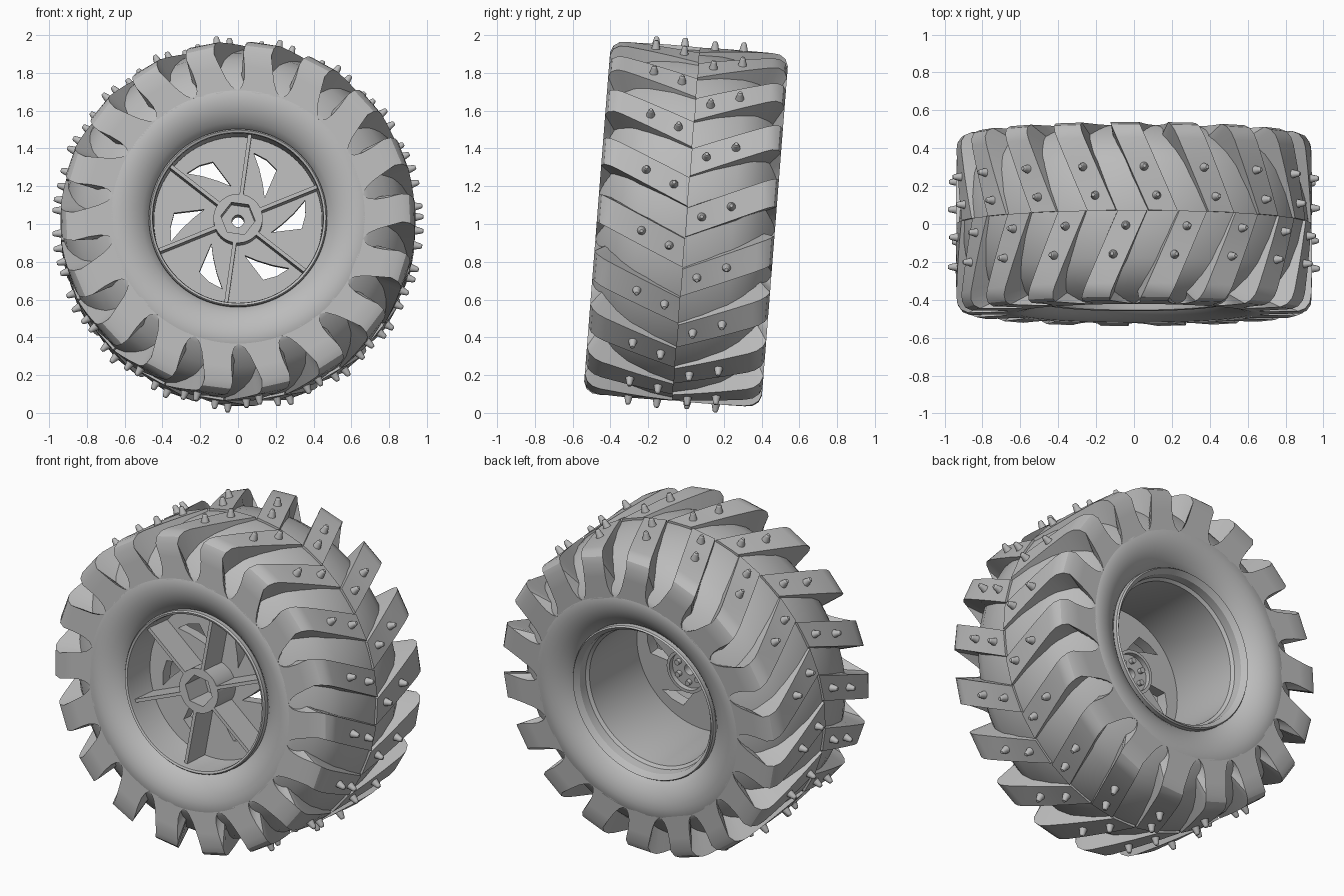
import bpy, bmesh
from math import sin, cos, radians, tau
from mathutils import Matrix, Vector

cube = bpy.data.objects.get("Cube")
if cube:
    bpy.data.objects.remove(cube)

# Whole wheel leans slightly about the x axis
LEAN = Matrix.Translation((0, 0, 1)) @ Matrix.Rotation(radians(-4.5), 4, 'X')
LUGS = 18
PITCH = 360 / LUGS

grey = bpy.data.materials.new("plain_grey")
grey.use_nodes = True
grey.diffuse_color = (0.5, 0.5, 0.5, 1)
grey.node_tree.nodes["Principled BSDF"].inputs["Base Color"].default_value = (0.5, 0.5, 0.5, 1)


def finish(name, mesh, local=Matrix(), angle=30):
    mesh.materials.clear()
    mesh.materials.append(grey)
    obj = bpy.data.objects.new(name, mesh)
    bpy.context.collection.objects.link(obj)
    obj.matrix_world = LEAN @ local
    bpy.ops.object.select_all(action='DESELECT')
    obj.select_set(True)
    bpy.context.view_layer.objects.active = obj
    bpy.ops.object.shade_smooth_by_angle(angle=radians(angle))


def from_bmesh(name, bm):
    bmesh.ops.recalc_face_normals(bm, faces=bm.faces)
    mesh = bpy.data.meshes.new(name)
    bm.to_mesh(mesh)
    bm.free()
    finish(name, mesh)


def polar(y, r, deg):
    """Point at radius r, turned deg from the top towards +x."""
    return Vector((r * sin(radians(deg)), y, r * cos(radians(deg))))


def lathe(name, profile, segments=96):
    """Revolve a closed (y, radius) loop about the axle."""
    bm = bmesh.new()
    rings = [[bm.verts.new(polar(y, r, 360 * s / segments)) for y, r in profile]
             for s in range(segments)]
    n = len(profile)
    for s in range(segments):
        a, b = rings[s], rings[(s + 1) % segments]
        for i in range(n):
            j = (i + 1) % n
            bm.faces.new((a[i], a[j], b[j], b[i]))
    from_bmesh(name, bm)


def ring(r, sides=64, turn=0):
    return [(r * cos(tau * i / sides + radians(turn)),
             r * sin(tau * i / sides + radians(turn))) for i in range(sides)]


def plate(name, loops, y0, y1):
    """Flat plate across the axle: first loop is the outline, the rest are holes."""
    curve = bpy.data.curves.new(name, 'CURVE')
    curve.dimensions = '2D'
    curve.fill_mode = 'BOTH'
    curve.extrude = (y1 - y0) / 2
    for loop in loops:
        spline = curve.splines.new('POLY')
        spline.points.add(len(loop) - 1)
        for p, (x, z) in zip(spline.points, loop):
            p.co = (x, z, 0, 1)
        spline.use_cyclic_u = True
    temp = bpy.data.objects.new(name + "_outline", curve)
    bpy.context.collection.objects.link(temp)
    graph = bpy.context.evaluated_depsgraph_get()
    mesh = bpy.data.meshes.new_from_object(temp.evaluated_get(graph))
    bpy.data.objects.remove(temp)
    place = Matrix.Translation((0, (y0 + y1) / 2, 0)) @ Matrix.Rotation(radians(90), 4, 'X')
    finish(name, mesh, place)


# Tyre carcass: crowned groove floor, flat sidewall, dished bead
half = [(0.12, 0.914), (0.25, 0.885), (0.33, 0.845), (0.39, 0.79), (0.43, 0.74),
        (0.457, 0.7), (0.472, 0.672), (0.472, 0.62), (0.466, 0.585),
        (0.45, 0.545), (0.425, 0.507), (0.395, 0.477), (0.37, 0.465)]
lathe("tyre_carcass", [(-y, r) for y, r in reversed(half)] + [(0, 0.925)] + half)

# Tread lugs: swept bars that flare into the sidewall
# each section: y, radius, half width in degrees, buried y, buried radius
SECTIONS = [(0, 0.94, 4.7, 0, 0.88), (0.13, 0.94, 4.7, 0.13, 0.87),
            (0.26, 0.94, 4.7, 0.26, 0.84), (0.385, 0.94, 4.7, 0.34, 0.77),
            (0.425, 0.934, 4.7, 0.37, 0.75), (0.457, 0.912, 4.8, 0.39, 0.74),
            (0.472, 0.875, 4.9, 0.4, 0.72), (0.472, 0.8, 5.4, 0.41, 0.7),
            (0.472, 0.74, 6.2, 0.42, 0.68), (0.472, 0.7, 7.5, 0.43, 0.67),
            (0.472, 0.682, 8.8, 0.435, 0.66), (0.472, 0.673, 9.9, 0.435, 0.655)]


def sweep(y):
    return -0.5 - 27 * y


def add_lug(bm, side, turn):
    rows = []
    for y, r, w, yi, ri in SECTIONS:
        mid = turn + sweep(y) + 3 * max(0, (0.875 - r) / 0.2)
        corners = [(y, r, mid - w), (y, r, mid + w),
                   (yi, ri, mid + w + 0.6), (yi, ri, mid - w - 0.6)]
        rows.append([bm.verts.new(polar(side * a, b, c)) for a, b, c in corners])
    for a, b in zip(rows, rows[1:]):
        for i in range(4):
            j = (i + 1) % 4
            bm.faces.new((a[i], a[j], b[j], b[i]))
    bm.faces.new(rows[0])
    bm.faces.new(rows[-1])


def add_cone(bm, y, r, deg, r1, r2, depth):
    spin = Matrix.Rotation(radians(deg), 4, 'Y')
    bmesh.ops.create_cone(bm, cap_ends=True, segments=14, radius1=r1, radius2=r2,
                          depth=depth, matrix=Matrix.Translation((0, y, 0)) @ spin
                          @ Matrix.Translation((0, 0, r)))


for label, side, offset in (("front", -1, 0), ("back", 1, PITCH / 2)):
    lugs, studs = bmesh.new(), bmesh.new()
    for k in range(LUGS):
        turn = offset + k * PITCH
        add_lug(lugs, side, turn)
        # Two tapered studs on every lug
        for y in (0.08, 0.232):
            add_cone(studs, side * y, 0.95, turn + sweep(y), 0.026, 0.014, 0.05)
            add_cone(studs, side * y, 0.979, turn + sweep(y), 0.014, 0.009, 0.008)
    from_bmesh(label + "_tread_lugs", lugs)
    from_bmesh(label + "_studs", studs)

# Rim barrel with stepped lips
lathe("rim_barrel", [(-0.415, 0.472), (-0.425, 0.465), (-0.42, 0.453), (-0.4, 0.45),
                     (-0.2, 0.447), (-0.13, 0.425), (0.33, 0.42), (0.345, 0.436),
                     (0.395, 0.44), (0.41, 0.452), (0.425, 0.465), (0.415, 0.472)])

# Wheel disc with six swept windows
RIB = 22
WINDOW = [(0.37, -5), (0.358, -17), (0.34, -29), (0.187, -41), (0.235, -26), (0.3, -14)]
windows = [[(r * cos(radians(RIB + 60 * k + a)), r * sin(radians(RIB + 60 * k + a)))
            for r, a in WINDOW] for k in range(6)]
plate("wheel_disc", [ring(0.446, 96), ring(0.12)] + windows, -0.21, -0.14)

# Radial ribs standing on the disc
ribs = bmesh.new()
for k in range(6):
    turn = Matrix.Rotation(-radians(RIB + 60 * k), 4, 'Y')
    box = turn @ Matrix.Translation((0.285, -0.29, 0)) @ Matrix.Diagonal((0.33, 0.18, 0.02, 1))
    bmesh.ops.create_cube(ribs, size=1, matrix=box)
from_bmesh("rim_ribs", ribs)

# Hub: deep hexagonal socket in front, bored core, raised ring behind
plate("hub_socket", [ring(0.13), ring(0.092, 6, RIB - 30)], -0.38, -0.2)
plate("hub_core", [ring(0.13), ring(0.032, 24)], -0.2, -0.03)
plate("hub_rear_ring", [ring(0.13), ring(0.112)], -0.03, 0)

# Bolts on the back of the hub
bolts = bmesh.new()
for k in range(6):
    spot = polar(-0.02, 0.075, 60 * k)
    bmesh.ops.create_cone(bolts, cap_ends=True, segments=16, radius1=0.016, radius2=0.016,
                          depth=0.03, matrix=Matrix.Translation(spot)
                          @ Matrix.Rotation(radians(90), 4, 'X'))
from_bmesh("hub_bolts", bolts)
